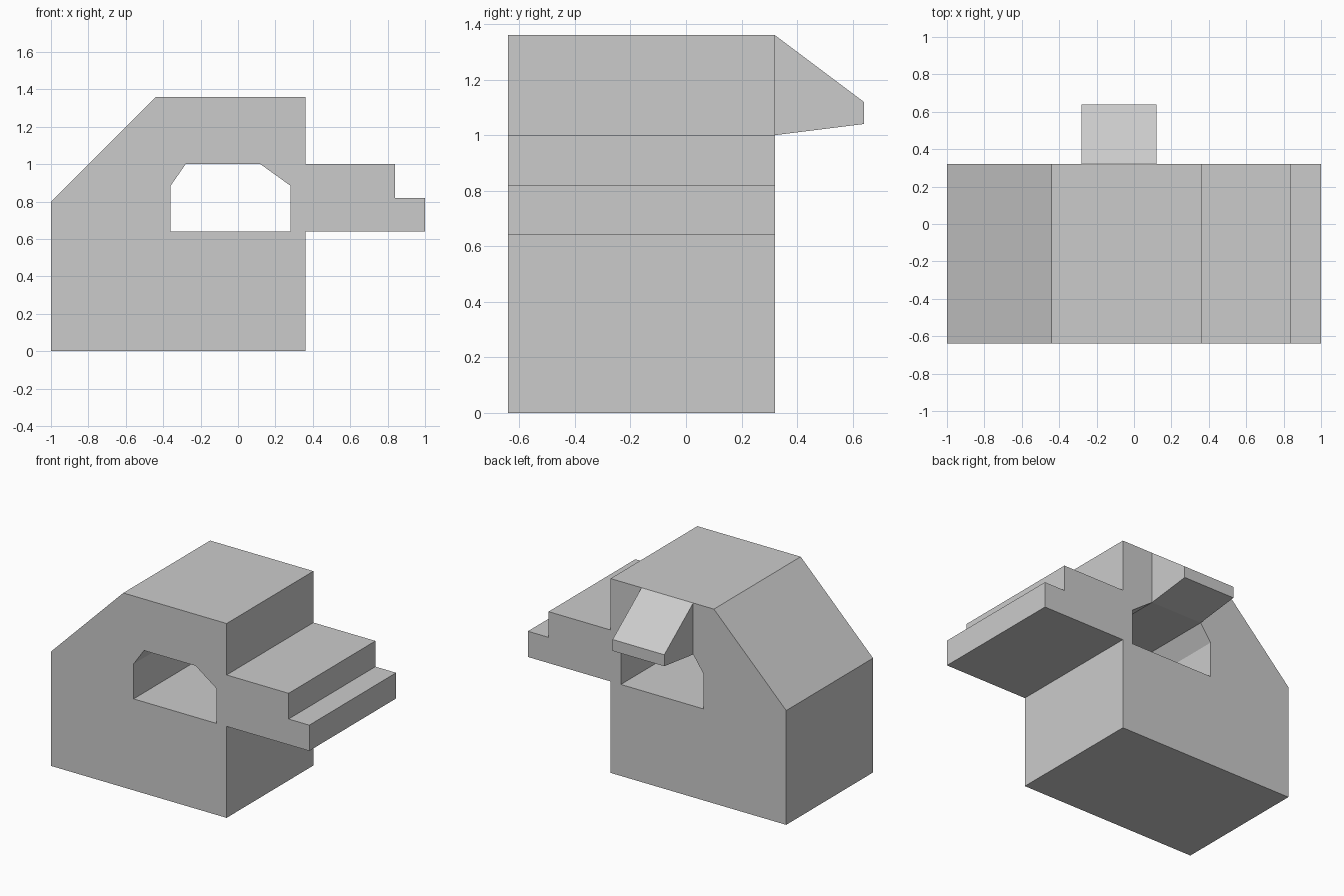
import bpy
import bmesh
from mathutils import Vector

if "Cube" in bpy.data.objects:
    bpy.data.objects.remove(bpy.data.objects["Cube"])


def prism(name, profile, axis, start, end):
    """Extrude a closed profile along x (profile is y,z) or y (profile is x,z)."""
    place = {"x": lambda a, b: (start, a, b), "y": lambda a, b: (a, start, b)}[axis]
    step = Vector((end - start, 0, 0) if axis == "x" else (0, end - start, 0))
    bm = bmesh.new()
    face = bm.faces.new([bm.verts.new(place(a, b)) for a, b in profile])
    ext = bmesh.ops.extrude_face_region(bm, geom=[face], use_keep_orig=True)
    moved = [g for g in ext["geom"] if isinstance(g, bmesh.types.BMVert)]
    bmesh.ops.translate(bm, verts=moved, vec=step)
    bmesh.ops.recalc_face_normals(bm, faces=bm.faces)
    mesh = bpy.data.meshes.new(name)
    bm.to_mesh(mesh)
    bm.free()
    obj = bpy.data.objects.new(name, mesh)
    bpy.context.collection.objects.link(obj)
    return obj


FRONT, BACK = -0.64, 0.32

# Main block: sloped left shoulder, stepped ledge on the right
body = prism("body", [
    (-1, 0), (0.36, 0), (0.36, 0.64), (1, 0.64), (1, 0.82), (0.84, 0.82),
    (0.84, 1), (0.36, 1), (0.36, 1.36), (-0.44, 1.36), (-1, 0.8),
], "y", FRONT, BACK)

# Through opening with clipped upper corners
cutter = prism("opening_cutter", [
    (-0.36, 0.64), (0.28, 0.64), (0.28, 0.885), (0.12, 1), (-0.28, 1), (-0.36, 0.885),
], "y", FRONT - 0.2, BACK + 0.2)
cutter.hide_render = True
cutter.hide_set(True)
cut = body.modifiers.new("opening", "BOOLEAN")
cut.operation = "DIFFERENCE"
cut.solver = "EXACT"
cut.object = cutter

# Tapered hood over the opening at the back
prism("rear_hood", [(BACK, 1), (0.64, 1.04), (0.64, 1.12), (BACK, 1.36)], "x", -0.28, 0.12)
